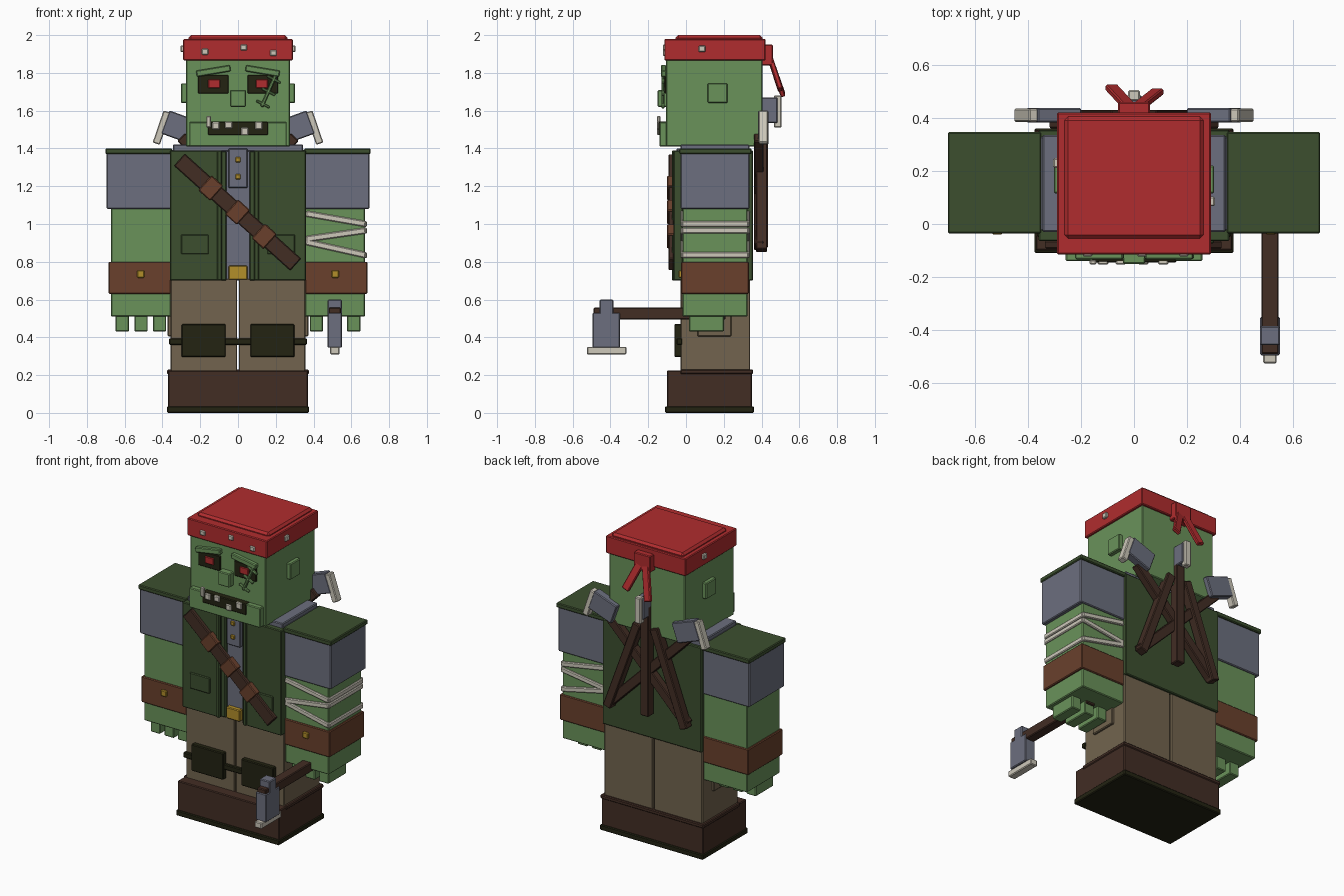
import bpy
from mathutils import Vector, Matrix

old = bpy.data.objects.get("Cube")
if old:
    bpy.data.objects.remove(old, do_unlink=True)


def material(name, rgb):
    lin = [((c / 255 + 0.055) / 1.055) ** 2.4 for c in rgb] + [1]
    m = bpy.data.materials.new(name)
    m.use_nodes = True
    m.diffuse_color = lin
    m.node_tree.nodes["Principled BSDF"].inputs["Base Color"].default_value = lin
    return m


skin = material("green skin", (106, 146, 90))
vest = material("dark green cloth", (60, 79, 47))
steel = material("blue grey", (108, 111, 126))
wood = material("dark brown", (66, 45, 36))
leather = material("leather brown", (106, 64, 44))
tan = material("tan cloth", (114, 100, 78))
red = material("red", (176, 44, 46))
black = material("olive black", (35, 35, 18))
bone = material("bone", (205, 200, 186))
gold = material("gold", (178, 142, 42))


def block(name, mat, size, matrix, bevel=0.005):
    """Unit cube scaled to size and placed by matrix, with a slim bevel."""
    x, y, z = (s / 2 for s in size)
    corners = [(i, j, k) for i in (-x, x) for j in (-y, y) for k in (-z, z)]
    quads = [(0, 1, 3, 2), (4, 6, 7, 5), (0, 4, 5, 1), (2, 3, 7, 6), (0, 2, 6, 4), (1, 5, 7, 3)]
    mesh = bpy.data.meshes.new(name)
    mesh.from_pydata(corners, [], quads)
    mesh.materials.append(mat)
    ob = bpy.data.objects.new(name, mesh)
    bpy.context.collection.objects.link(ob)
    ob.matrix_world = matrix
    mod = ob.modifiers.new("edge", "BEVEL")
    mod.width = min(bevel, min(size) * 0.3)
    mod.segments = 1
    return ob


def box(name, mat, x, y, z, bevel=0.005):
    """Box from low and high limits on each axis."""
    lims = (x, y, z)
    size = [abs(b - a) for a, b in lims]
    mid = Vector([(a + b) / 2 for a, b in lims])
    return block(name, mat, size, Matrix.Translation(mid), bevel)


def bar(name, mat, p, q, width, depth):
    """Beam from p to q; depth is measured towards y."""
    p, q = Vector(p), Vector(q)
    up = (q - p).normalized()
    side = Vector((0, 1, 0)).cross(up).normalized()
    rot = Matrix((side, up.cross(side), up)).transposed().to_4x4()
    return block(name, mat, (width, depth, (q - p).length),
                 Matrix.Translation((p + q) / 2) @ rot)


SIDES = (("left", 1), ("right", -1))


def pair(name, mat, x, y, z):
    for label, s in SIDES:
        box(f"{label}_{name}", mat, (s * x[0], s * x[1]), y, z)


# Boots and trousers
box("sole", black, (-.375, .375), (-.11, .36), (0, .035))
box("boots", wood, (-.37, .37), (-.10, .35), (.03, .225))
box("boot_rim", wood, (-.375, .375), (-.03, .355), (.205, .23))
pair("trouser_leg", tan, (.004, .357), (-.03, .34), (.2, .71))
pair("trouser_pocket", tan, (.35, .372), (.06, .24), (.405, .6))
pair("knee_pad", black, (.065, .298), (-.062, -.025), (.295, .47))
box("knee_strap", black, (-.365, .365), (-.05, -.02), (.36, .395))

# Shirt and vest
box("shirt", steel, (-.35, .35), (-.025, .33), (.7, 1.395))
box("shirt_collar", steel, (-.345, .345), (-.03, .335), (1.385, 1.42))
box("shirt_placket", steel, (-.05, .05), (-.05, -.02), (1.19, 1.4))
for z in (1.34, 1.25):
    box("shirt_button", gold, (-.014, .014), (-.06, -.045), (z - .014, z + .014))
box("belt_buckle", gold, (-.05, .05), (-.055, -.02), (.705, .78))
pair("vest_front", vest, (.09, .36), (-.065, -.015), (.7, 1.39))
pair("vest_trim", vest, (.06, .095), (-.045, -.015), (.7, 1.385))
pair("vest_edge", vest, (.085, .11), (-.073, -.05), (.7, 1.39))
pair("vest_side", vest, (.345, .36), (-.02, .34), (.7, 1.39))
pair("vest_pocket", vest, (.155, .302), (-.073, -.05), (.84, .945))
box("vest_back", vest, (-.36, .36), (.31, .355), (.7, 1.39))

# Shoulder strap with loops
a, b = Vector((-.31, -.078, 1.34)), Vector((.305, -.078, .785))
bar("chest_strap", wood, a, b, .085, .03)
step = (b - a).normalized() * .042
for t in (.27, .5, .73):
    c = a.lerp(b, t)
    bar("strap_loop", leather, c - step, c + step, .105, .045)

# Arms
pair("arm", skin, (.355, .672), (-.018, .325), (.51, 1.1))
pair("sleeve", steel, (.355, .695), (-.028, .335), (1.08, 1.375))
pair("shoulder_pad", vest, (.35, .702), (-.036, .347), (1.37, 1.4))
pair("bracer", leather, (.355, .685), (-.027, .333), (.63, .8))
pair("bracer_stud", gold, (.495, .535), (-.04, -.02), (.715, .755))
for x in (.38, .478, .578):
    pair("finger", skin, (x, x + .07), (.015, .2), (.43, .52))

# Bandage on the left arm
zigzag = ((1.055, 1.0), (.92, .965), (.905, .835))
for inner, outer in zigzag:
    for y in (-.02, .328):
        bar("bandage", bone, (.36, y, inner), (.675, y, outer), .032, .02)
    box("bandage_side", bone, (.662, .682), (-.022, .33), (outer - .016, outer + .016))

# Head and face
box("head", skin, (-.275, .275), (-.105, .405), (1.41, 1.88))
box("jaw", skin, (-.258, .258), (-.14, -.09), (1.41, 1.54))
box("mouth", black, (-.16, .16), (-.145, -.1), (1.47, 1.542))
teeth = ((-.155, 1.51, 1.572), (-.117, 1.5, 1.54), (-.05, 1.505, 1.542),
         (.035, 1.47, 1.51), (.11, 1.5, 1.542))
for x, lo, hi in teeth:
    w = .013 if hi > 1.56 else .02
    box("tooth", bone, (x - w, x + w), (-.153, -.135), (lo, hi))
box("nose", skin, (-.042, .042), (-.15, -.1), (1.62, 1.71))
pair("ear", skin, (.26, .302), (.115, .22), (1.64, 1.745))
pair("eye_socket", black, (.05, .212), (-.114, -.1), (1.69, 1.79))
pair("eye", red, (.095, .158), (-.121, -.11), (1.72, 1.765))
for label, s in SIDES:
    bar(label + "_brow", skin, (s * .04, -.118, 1.825), (s * .22, -.118, 1.795), .034, .03)
bar("scar", skin, (.2, -.122, 1.79), (.125, -.122, 1.62), .018, .018)
for x, z in ((.19, 1.765), (.162, 1.7), (.132, 1.635)):
    bar("scar_stitch", skin, (x - .035, -.122, z + .018), (x + .035, -.122, z - .018), .014, .018)

# Headscarf with studs and knot
box("scarf_band", red, (-.29, .29), (-.115, .42), (1.865, 1.98))
box("scarf_top", red, (-.262, .262), (-.055, .405), (1.95, 2.0), .014)
for x, z in ((-.175, 1.912), (.03, 1.935), (.187, 1.905)):
    box("scarf_stud", bone, (x - .018, x + .018), (-.123, -.1), (z - .016, z + .016))
for s, y in ((1, .085), (-1, .23)):
    box("scarf_side_stud", bone, (s * .28, s * .305), (y - .018, y + .018), (1.91, 1.945))
box("scarf_knot", red, (-.06, .06), (.4, .46), (1.84, 1.95))
bar("scarf_tail_left", red, (.02, .445, 1.88), (.09, .5, 1.71), .05, .025)
bar("scarf_tail_right", red, (-.02, .445, 1.88), (-.085, .515, 1.68), .05, .025)

# Axes carried on the back
bar("middle_axe_handle", wood, (0, .405, .875), (0, .405, 1.6), .06, .06)
box("middle_axe_head", steel, (-.03, .03), (.36, .485), (1.535, 1.67))
box("middle_axe_blade", bone, (-.022, .022), (.465, .505), (1.51, 1.68))
for label, s in SIDES:
    bar(label + "_axe_handle", wood, (s * .3, .385, 1.46), (s * -.28, .385, .88), .06, .05)
    bar(label + "_back_stake", wood, (s * .06, .4, 1.46), (s * .28, .4, .86), .055, .06)
    bar(label + "_axe_head", steel, (s * .22, .41, 1.48), (s * .385, .41, 1.54), .13, .055)
    bar(label + "_axe_blade", bone, (s * .375, .41, 1.595), (s * .433, .41, 1.425), .04, .05)

# Hammer in the left hand
box("hammer_handle", wood, (.48, .545), (-.49, .21), (.495, .557))
box("hammer_head", steel, (.475, .55), (-.495, -.35), (.345, .53))
box("hammer_top", steel, (.475, .55), (-.457, -.385), (.52, .6))
box("hammer_face", bone, (.487, .538), (-.525, -.315), (.31, .35))
